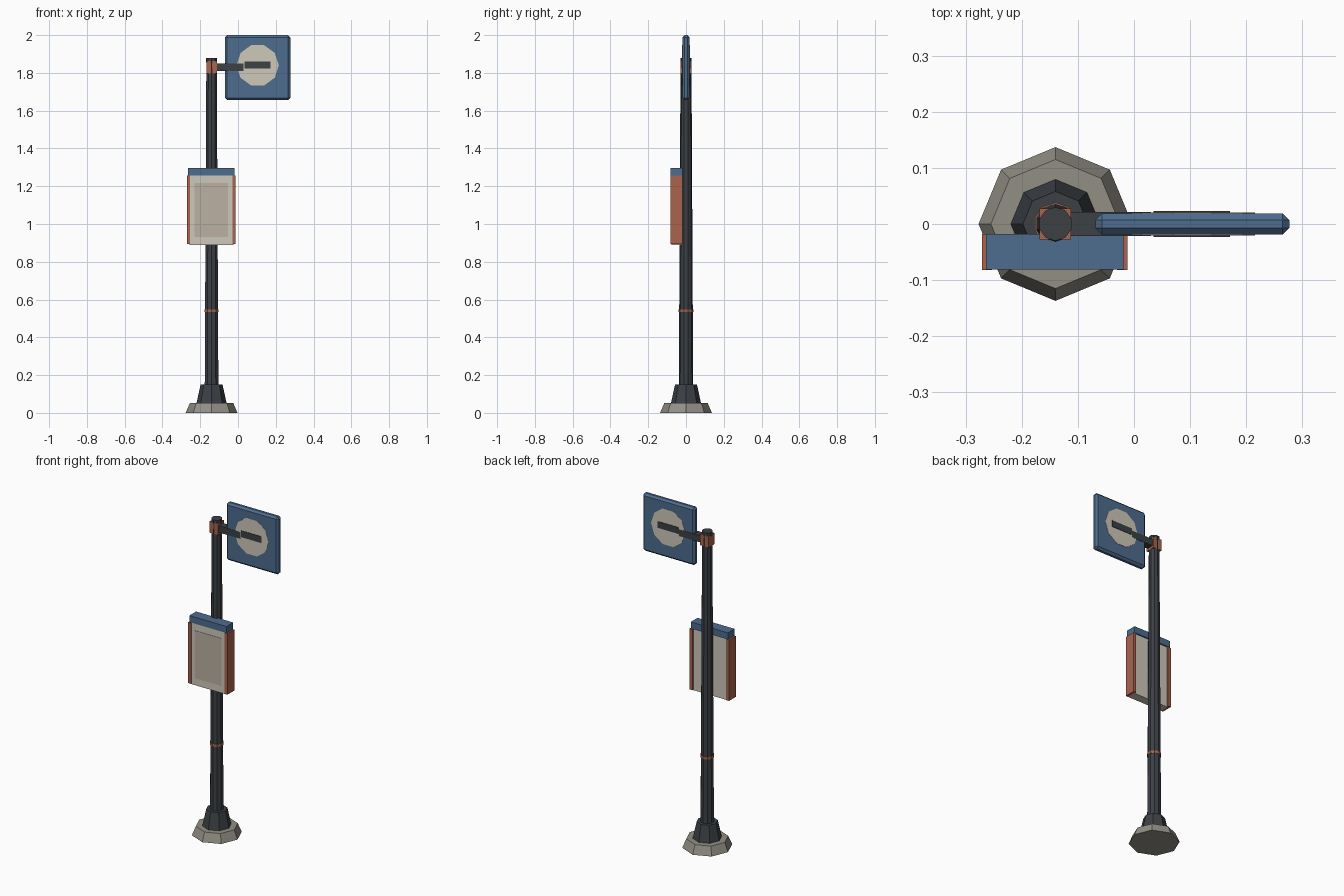
import bpy, math

if "Cube" in bpy.data.objects:
    bpy.data.objects.remove(bpy.data.objects["Cube"])

PX = -0.14           # pole axis
SX, SZ = 0.104, 1.828  # sign centre


def mat(name, rgb):
    m = bpy.data.materials.new(name)
    m.diffuse_color = (*rgb, 1)
    m.use_nodes = True
    m.node_tree.nodes["Principled BSDF"].inputs["Base Color"].default_value = m.diffuse_color
    return m


DARK = mat("dark_metal", (0.045, 0.052, 0.06))
BLUE = mat("blue_paint", (0.075, 0.15, 0.27))
RUST = mat("rust_red", (0.40, 0.125, 0.075))
CREAM = mat("cream", (0.62, 0.58, 0.49))
PAPER = mat("paper", (0.50, 0.44, 0.36))
STONE = mat("stone", (0.29, 0.275, 0.235))


def box(name, x, y, z, m, bevel=0.0):
    """Box from (min, max) pairs."""
    c = [(a + b) / 2 for a, b in (x, y, z)]
    bpy.ops.mesh.primitive_cube_add(size=1, location=c)
    o = bpy.context.object
    o.name = name
    o.scale = [b - a for a, b in (x, y, z)]
    bpy.ops.object.transform_apply(location=False, rotation=False, scale=True)
    o.data.materials.append(m)
    if bevel:
        b = o.modifiers.new("bevel", 'BEVEL')
        b.width, b.segments = bevel, 1
    return o


def turned(name, n, r1, r2, z1, z2, m):
    """Faceted tapered post section on the pole axis."""
    bpy.ops.mesh.primitive_cone_add(vertices=n, radius1=r1, radius2=r2, depth=z2 - z1,
                                    location=(PX, 0, (z1 + z2) / 2))
    o = bpy.context.object
    o.name = name
    o.data.materials.append(m)
    return o


# Base and pole
turned("base_slab", 8, 0.137, 0.115, 0, 0.052, STONE)
turned("base_collar", 8, 0.08, 0.058, 0.05, 0.15, DARK)
turned("pole", 10, 0.038, 0.029, 0.14, 1.86, DARK)
turned("pole_band", 10, 0.0385, 0.0385, 0.533, 0.548, RUST)
turned("pole_cap", 10, 0.03, 0.03, 1.855, 1.88, DARK)

# Clamp and arm holding the sign
box("arm_clamp", (PX - 0.028, PX + 0.028), (-0.028, 0.028), (1.797, 1.864), RUST)
box("sign_arm", (-0.125, 0.03), (-0.021, 0.021), (1.81, 1.85), DARK)

# Square sign with chamfered rim
box("sign_plate", (SX - 0.173, SX + 0.173), (-0.019, 0.019), (SZ - 0.172, SZ + 0.172), BLUE, 0.012)

# Ten-sided disc and bar on both faces
for side, s in (("front", -1), ("back", 1)):
    bpy.ops.mesh.primitive_cylinder_add(vertices=10, radius=0.112, depth=0.006,
                                        location=(SX, s * 0.0175, 1.84),
                                        rotation=(math.pi / 2, math.pi / 10 * 5, 0))
    d = bpy.context.object
    d.name = side + "_sign_disc"
    d.data.materials.append(CREAM)
    y = sorted((s * 0.016, s * 0.0235))
    box(side + "_sign_bar", (0.035, 0.171), y, (1.823, 1.861), DARK)

# Timetable case
box("case_panel", (-0.256, -0.024), (-0.078, -0.026), (0.89, 1.262), CREAM)
box("case_sheet", (-0.229, -0.054), (-0.08, -0.074), (0.932, 1.216), PAPER)
box("case_roof", (-0.264, -0.019), (-0.081, -0.018), (1.258, 1.297), BLUE)
for side, x in (("left", (-0.271, -0.253)), ("right", (-0.030, -0.012))):
    box("case_%s_side" % side, x, (-0.082, -0.018), (0.893, 1.256), RUST)
